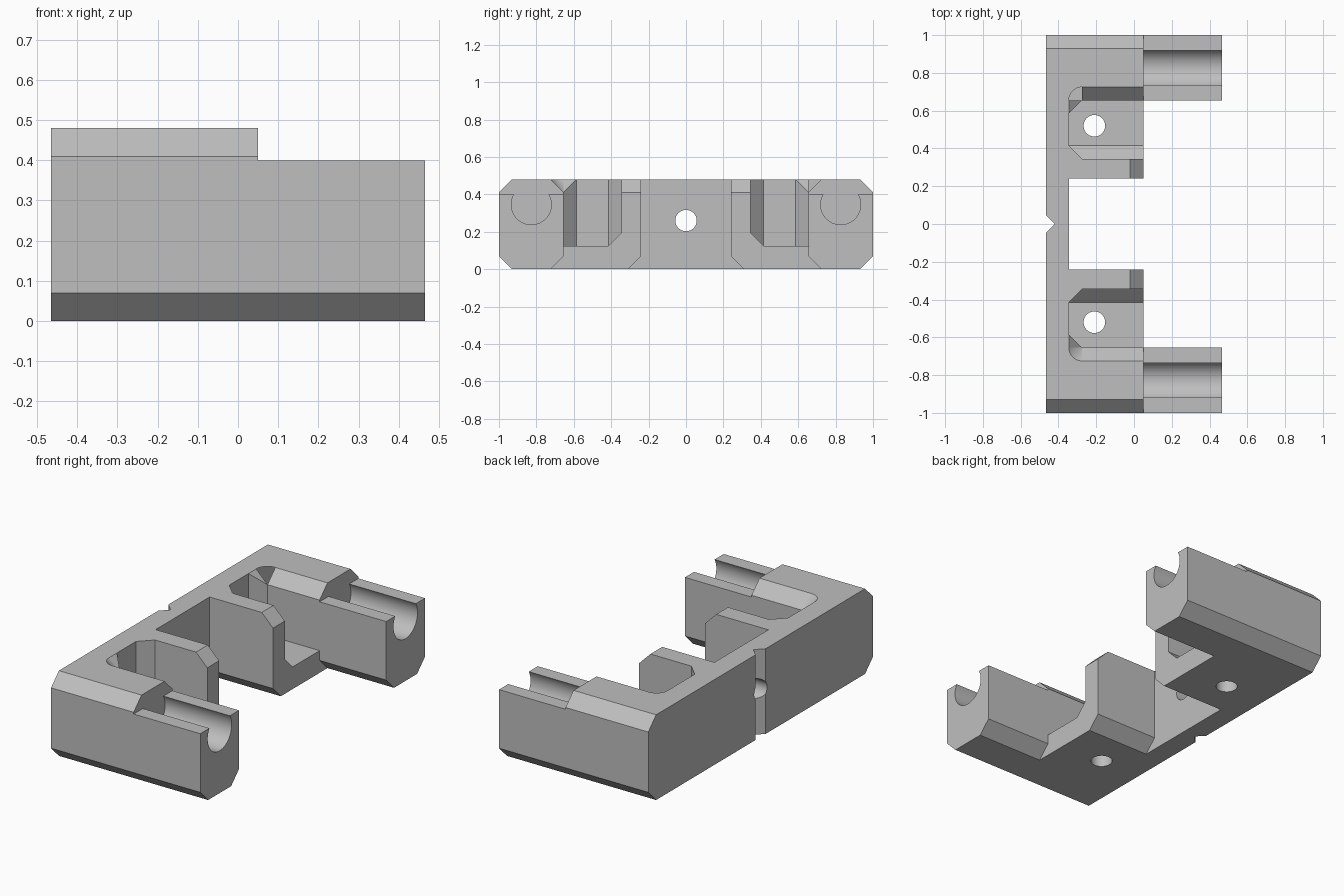
import bpy, bmesh, math
from mathutils import Vector

cube = bpy.data.objects.get("Cube")
if cube:
    bpy.data.objects.remove(cube, do_unlink=True)


def add_object(name, bm):
    bmesh.ops.recalc_face_normals(bm, faces=bm.faces)
    mesh = bpy.data.meshes.new(name)
    bm.to_mesh(mesh)
    bm.free()
    obj = bpy.data.objects.new(name, mesh)
    bpy.context.scene.collection.objects.link(obj)
    return obj


def place(axis, a, b, t):
    """Point with profile coordinates a, b at distance t along the axis."""
    return {"X": (t, a, b), "Y": (a, t, b), "Z": (a, b, t)}[axis]


def prism(name, axis, profile, lo, hi, planes=()):
    """Extruded profile, optionally trimmed by (point, outward normal) planes."""
    bm = bmesh.new()
    base = bm.faces.new([bm.verts.new(place(axis, a, b, lo)) for a, b in profile])
    out = bmesh.ops.extrude_face_region(bm, geom=[base])
    verts = [g for g in out["geom"] if isinstance(g, bmesh.types.BMVert)]
    bmesh.ops.translate(bm, verts=verts, vec=place(axis, 0, 0, hi - lo))
    for point, normal in planes:
        cut = bmesh.ops.bisect_plane(bm, geom=bm.verts[:] + bm.edges[:] + bm.faces[:],
                                     plane_co=point, plane_no=normal, clear_outer=True)
        rim = [g for g in cut["geom_cut"] if isinstance(g, bmesh.types.BMEdge)]
        bmesh.ops.contextual_create(bm, geom=rim)
    return add_object(name, bm)


def rod(name, axis, a, b, radius, lo, hi, sides=64):
    ring = [(a + radius * math.cos(i * math.tau / sides),
             b + radius * math.sin(i * math.tau / sides)) for i in range(sides)]
    return prism(name, axis, ring, lo, hi)


def cone(name, apex, height):
    """Upward-opening 45 degree cone."""
    bm = bmesh.new()
    bmesh.ops.create_cone(bm, cap_ends=True, segments=64, radius1=0, radius2=height,
                          depth=height)
    bmesh.ops.remove_doubles(bm, verts=bm.verts, dist=1e-5)
    bmesh.ops.translate(bm, verts=bm.verts, vec=Vector(apex) + Vector((0, 0, height / 2)))
    return add_object(name, bm)


C = 0.07                          # chamfer size
BACK, FRONT = -0.465, 0.465       # long extents in x
STEP, WEB = 0.05, -0.345          # block end and web inner face
TOP, ARM_TOP, FLOOR = 0.48, 0.40, 0.125
POST, POCKET, ARM = 0.24, 0.345, 0.655

# Chamfered bar spanning the whole bracket
bracket = prism("clamp_bracket", "X",
                [(-1 + C, 0), (1 - C, 0), (1, C), (1, TOP - C), (1 - C, TOP),
                 (-1 + C, TOP), (-1, TOP - C), (-1, C)], BACK, FRONT)


def opening(half):
    """Gap profile with flared bottom edges."""
    side = [(half + C + 0.03, -0.03), (half, C), (half, 0.6)]
    return side + [(-y, z) for y, z in reversed(side)]


cutters = [
    # Lowered arms, gap between arms, gap between posts
    prism("arm_step_cut", "X", [(-1.1, ARM_TOP), (1.1, ARM_TOP), (1.1, 0.6), (-1.1, 0.6)],
          STEP, 0.6),
    prism("arm_gap_cut", "X", opening(ARM), STEP, 0.6),
    prism("post_gap_cut", "X", opening(POST), WEB, STEP + 0.05),
    # Sloped front corners on the post tops
    prism("post_chamfer_cut", "Y", [(STEP - C - 0.03, TOP + 0.03), (STEP + 0.03, TOP - C - 0.03),
                                    (STEP + 0.03, TOP + 0.03)], -0.36, 0.36),
    # Back notch and cross hole in the web
    prism("back_notch_cut", "Z", [(BACK + 0.045, 0), (BACK - 0.02, 0.065),
                                  (BACK - 0.02, -0.065)], -0.1, 0.6),
    rod("web_hole_cut", "X", 0, 0.26, 0.057, -0.6, -0.2),
]

for s in (-1, 1):
    def mirrored(points):
        return [(s * y, z) for y, z in points]

    # Pocket with a sloped floor edge and two cut vertical corners
    corner = WEB + C
    cutters.append(prism("pocket_cut", "X", mirrored(
        [(POCKET + C, FLOOR), (ARM, FLOOR), (ARM, 0.6), (POCKET, 0.6), (POCKET, FLOOR + C)]),
        WEB, STEP + 0.05,
        [((corner, s * POCKET, 0), (-1, -s, 0)), ((corner, s * ARM, 0), (-1, s, 0))]))
    # Flared pocket rim with a rounded corner
    low, high = TOP - C, TOP + 0.02
    flare = high - low
    cutters.append(prism("rim_side_cut", "X", mirrored(
        [(ARM, low), (ARM + flare, high), (ARM - 0.03, high), (ARM - 0.03, low)]),
        corner, STEP + 0.05))
    y0, y1 = sorted((s * ARM, s * (ARM - 0.12)))
    cutters.append(prism("rim_back_cut", "Y", [(corner, low), (corner - flare, high),
                                               (corner, high)], y0, y1))
    cutters.append(cone("rim_corner_cut", (corner, s * ARM, low), flare))
    # Screw hole and open rod seat
    cutters.append(rod("screw_hole_cut", "Z", -0.21, s * 0.52, 0.057, -0.1, 0.3))
    cutters.append(rod("rod_seat_cut", "X", s * 0.827, 0.345, 0.107, STEP, 0.6))

# Carve the bracket, then discard the cutters
for cutter in cutters:
    cutter.hide_render = True
    mod = bracket.modifiers.new(cutter.name, "BOOLEAN")
    mod.operation = "DIFFERENCE"
    mod.solver = "EXACT"
    mod.object = cutter
bpy.context.view_layer.update()
carved = bpy.data.meshes.new_from_object(
    bracket.evaluated_get(bpy.context.evaluated_depsgraph_get()))
bracket.modifiers.clear()
bracket.data = carved
for cutter in cutters:
    bpy.data.objects.remove(cutter, do_unlink=True)

# Plain grey finish
grey = bpy.data.materials.new("plain_grey")
grey.use_nodes = True
colour = (0.52, 0.52, 0.52, 1)
grey.diffuse_color = colour
grey.node_tree.nodes["Principled BSDF"].inputs["Base Color"].default_value = colour
carved.materials.clear()
carved.materials.append(grey)

# Smooth round walls, keep machined edges crisp
bpy.ops.object.select_all(action="DESELECT")
bracket.select_set(True)
bpy.context.view_layer.objects.active = bracket
bpy.ops.object.shade_smooth_by_angle(angle=math.radians(20))
